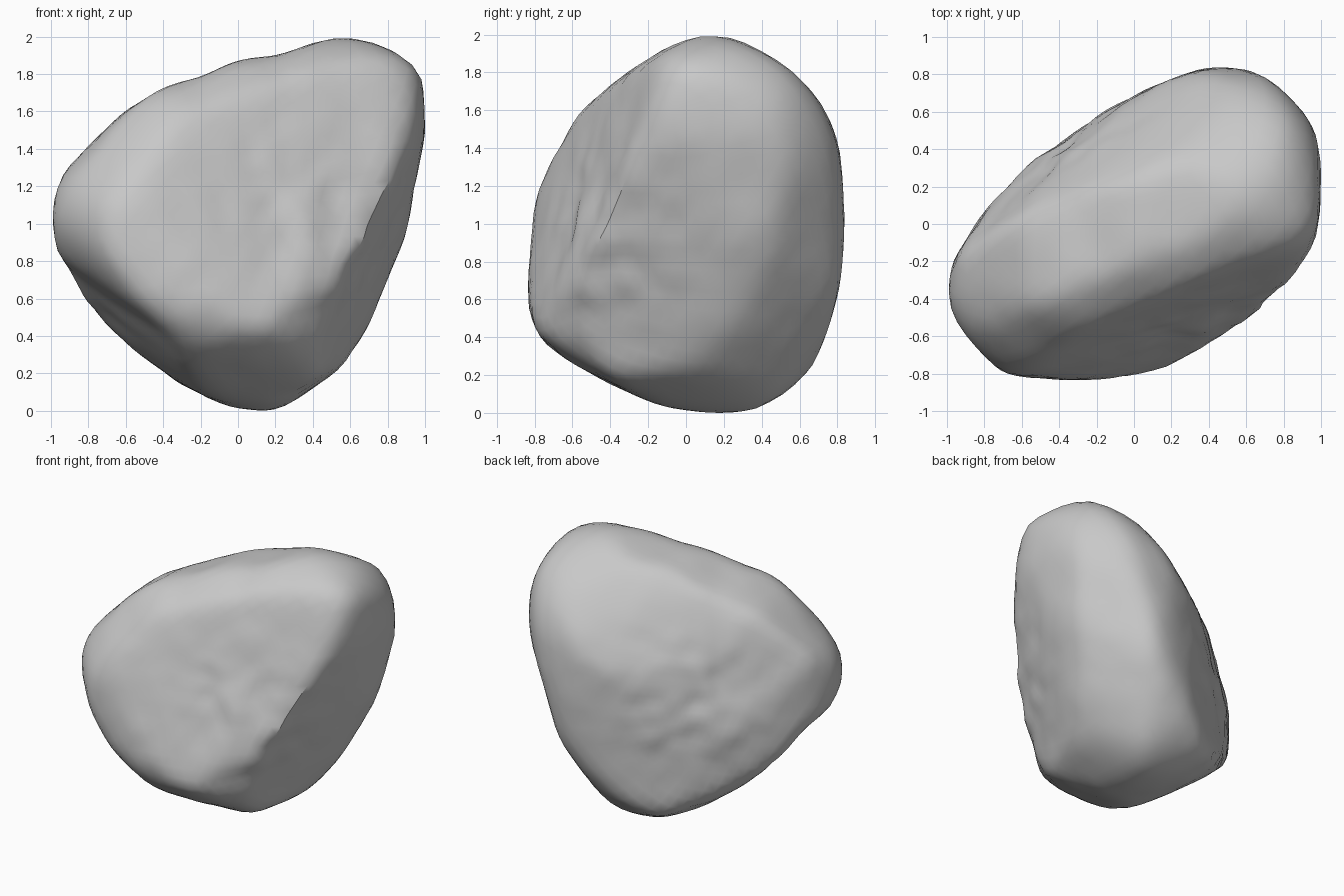
import bpy
import math
from mathutils import Vector, noise

cube = bpy.data.objects.get("Cube")
if cube:
    bpy.data.objects.remove(cube)

H = math.sqrt(0.5)

# Outlines of the boulder: evenly spaced radii around its middle,
# counter-clockwise from the outline's own right axis
FRONT = [.88, .96, 1.13, 1.27, 1.15, .93, .86, .8, .83, .86, .88, .97,
         1, .93, .91, .89, .9, .91, .96, 1, .95, .89, .84, .84]
SIDE = [.83, .85, .9, .95, 1, 1.03, 1, .9, .84, .81, .79, .79,
        .8, .85, .93, .97, .94, .95, .96, 1.02, 1.01, .96, .88, .84]
PLAN = [.97, 1.03, 1.07, 1.06, .95, .78, .66, .59, .57, .57, .61, .69,
        .82, .99, 1.08, 1.07, .94, .85, .81, .8, .8, .82, .86, .9]
FRONT_SLANT = [.98, 1.1, 1.15, 1.11, 1, .87, .82, .79, .83, .89, .95, 1.04,
               1.06, 1.04, 1, .96, .92, .9, .93, .92, .92, .9, .89, .93]
BACK_SLANT = [1.06, .97, .89, .86, .82, .84, .9, 1.04, 1.22, 1.24, 1.21, 1.1,
              1, .98, .97, .97, 1, .98, .92, .86, .82, .81, .85, .98]
END_SLANT = [.55, .53, .56, .61, .69, .83, 1.01, 1.17, 1.22, 1.11, .97, .87,
             .81, .8, .82, .91, .94, .92, .91, .91, .87, .84, .74, .62]


def slanted_up(x, y, degrees):
    """Up axis of an outline leaning towards the level direction x, y."""
    tilt = math.radians(degrees)
    return Vector((x * math.sin(tilt), y * math.sin(tilt), math.cos(tilt)))


# Each outline with its right axis and up axis
OUTLINES = [
    (Vector((1, 0, 0)), Vector((0, 0, 1)), FRONT),
    (Vector((0, 1, 0)), Vector((0, 0, 1)), SIDE),
    (Vector((1, 0, 0)), Vector((0, 1, 0)), PLAN),
    (Vector((H, H, 0)), slanted_up(-H, H, 25), FRONT_SLANT),
    (Vector((-H, -H, 0)), slanted_up(H, -H, 25), BACK_SLANT),
    (Vector((-H, H, 0)), slanted_up(H, H, 20), END_SLANT),
]
SHARPNESS = 40     # how tightly the outlines meet along the rounded edges
ALLOWANCE = 1.03   # makes up for the stone lost to that rounding

# Flat broken faces: direction and distance from the middle
BROKEN_FACES = [
    (Vector((0.30, -0.90, 0.28)).normalized(), 0.62),    # front
    (Vector((0.90, -0.31, -0.31)).normalized(), 0.76),   # left flank
]


def smooth_radius(radii, angle):
    """Periodic spline through the radii of one outline."""
    count = len(radii)
    t = angle / math.tau * count
    i = math.floor(t)
    t -= i
    a, b, c, d = (radii[(i + k) % count] for k in (-1, 0, 1, 2))
    return b + 0.5 * t * (c - a + t * (2*a - 5*b + 4*c - d + t * (3*(b - c) + d - a)))


def boulder_radius(direction):
    """Rounded intersection of all outlines and broken faces."""
    total = 0.0
    for normal, distance in BROKEN_FACES:
        total += (max(0, direction.dot(normal)) / distance) ** SHARPNESS
    for right, up, radii in OUTLINES:
        u, v = direction.dot(right), direction.dot(up)
        limit = ALLOWANCE * smooth_radius(radii, math.atan2(v, u))
        total += (math.hypot(u, v) / limit) ** SHARPNESS
    return total ** (-1 / SHARPNESS)


# Boulder body, with the two broad faces rougher than the worn rim
bpy.ops.mesh.primitive_ico_sphere_add(subdivisions=5, radius=1)
boulder = bpy.context.object
boulder.name = "boulder"
boulder.data.name = "boulder"
broad_axis = Vector((0.66, -0.75, 0))
for vert in boulder.data.vertices:
    direction = vert.co.normalized()
    point = direction * boulder_radius(direction)
    rough = abs(direction.dot(broad_axis)) ** 2
    lumps = noise.noise(point * 3) * (0.006 + 0.012 * rough)
    chips = noise.noise(point * 7) * (0.004 + 0.016 * rough)
    vert.co = point + direction * (lumps + chips)

# Rest it on the ground
lowest = min(v.co.z for v in boulder.data.vertices)
for vert in boulder.data.vertices:
    vert.co.z -= lowest

# Stone colour
stone = bpy.data.materials.new("grey_stone")
stone.use_nodes = True
grey = (0.58, 0.58, 0.58, 1)
stone.diffuse_color = grey
bsdf = next(n for n in stone.node_tree.nodes if n.type == 'BSDF_PRINCIPLED')
bsdf.inputs["Base Color"].default_value = grey
boulder.data.materials.append(stone)

bpy.ops.object.shade_smooth_by_angle(angle=math.radians(35))
